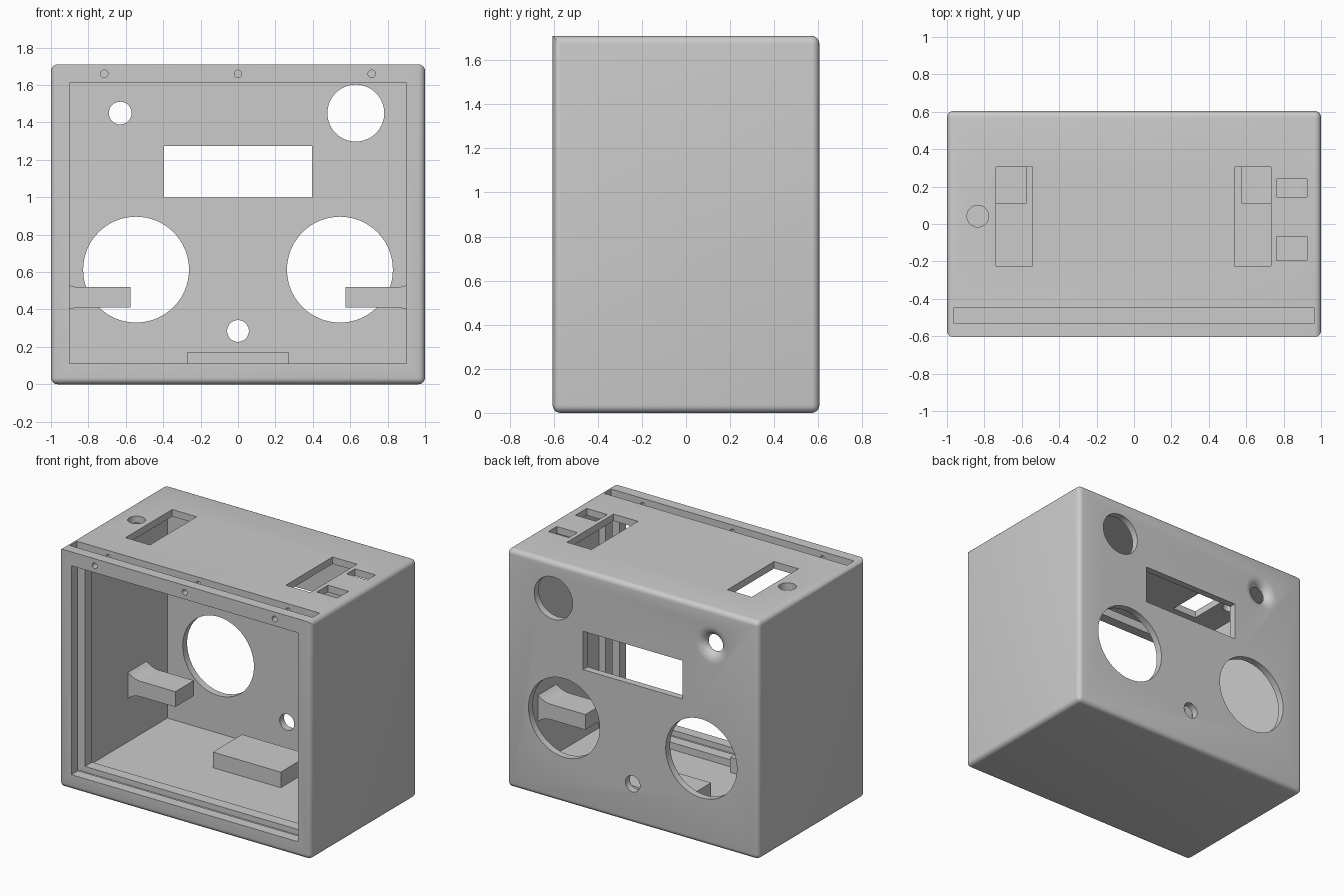
import bpy, bmesh, math
from mathutils import Matrix, Vector

cube = bpy.data.objects.get("Cube")
if cube:
    bpy.data.objects.remove(cube)

W, D, H = 1.0, 0.605, 1.71      # half width, half depth, height
WALL = 0.05
INNER_X, INNER_Y = W - WALL, D - WALL

grey = bpy.data.materials.new("plain grey")
grey.use_nodes = True
COLOUR = (0.6, 0.6, 0.6, 1)
grey.diffuse_color = COLOUR
grey.node_tree.nodes["Principled BSDF"].inputs["Base Color"].default_value = COLOUR


def make(name, bm):
    bmesh.ops.recalc_face_normals(bm, faces=bm.faces)
    me = bpy.data.meshes.new(name)
    bm.to_mesh(me)
    bm.free()
    me.materials.append(grey)
    ob = bpy.data.objects.new(name, me)
    bpy.context.collection.objects.link(ob)
    return ob


def box_bm(x, y, z):
    """Box from (low, high) pairs on each axis."""
    bm = bmesh.new()
    bmesh.ops.create_cube(bm, size=1)
    for v in bm.verts:
        v.co = [(a + b) / 2 + c * (b - a) for (a, b), c in zip((x, y, z), v.co)]
    return bm


def lathe_bm(profile, origin, axis):
    """Closed turned solid from (radius, distance along axis) points."""
    bm = bmesh.new()
    rot = Vector((0, 0, 1)).rotation_difference(Vector(axis)).to_matrix().to_4x4()
    rings = []
    for r, t in profile:
        ring = bmesh.ops.create_circle(bm, segments=64, radius=r)["verts"]
        bmesh.ops.translate(bm, verts=ring, vec=(0, 0, t))
        rings.append(ring)
    for a, b in zip(rings, rings[1:]):
        for i in range(64):
            j = (i + 1) % 64
            bm.faces.new((a[i], a[j], b[j], b[i]))
    bm.faces.new(rings[0])
    bm.faces.new(rings[-1])
    bmesh.ops.transform(bm, matrix=Matrix.Translation(origin) @ rot, verts=bm.verts)
    return bm


def cut(target, bm):
    cutter = make("cutter", bm)
    cutter.hide_render = True
    mod = target.modifiers.new("cut", 'BOOLEAN')
    mod.operation, mod.solver, mod.object = 'DIFFERENCE', 'EXACT', cutter
    bpy.context.view_layer.objects.active = target
    bpy.ops.object.modifier_apply(modifier=mod.name)
    bpy.data.objects.remove(cutter)


# Outer case, rounded everywhere except the front top edge
bm = box_bm((-W, W), (-D, D), (0, H))
soft = [e for e in bm.edges
        if not all(v.co.y < 0 and v.co.z > H / 2 for v in e.verts)]
bmesh.ops.bevel(bm, geom=soft, offset=0.035, segments=5, profile=0.5, affect='EDGES')
case = make("case", bm)

# Hollow inside, front opening and the sliding panel groove
cut(case, box_bm((-INNER_X, INNER_X), (-0.37, INNER_Y), (0.06, H - WALL)))
cut(case, box_bm((-0.9, 0.9), (-0.8, -0.3), (0.11, 1.61)))
cut(case, box_bm((-0.965, 0.965), (-0.53, -0.45), (0.07, H + 0.2)))

# Screw holes through the top of the front frame
for x in (-0.715, 0, 0.715):
    cut(case, lathe_bm([(0.02, 0), (0.02, 0.34)], (x, -0.72, 1.66), (0, 1, 0)))

# Round holes in the back
for x, z, r in ((-0.545, 0.613, 0.283), (0.545, 0.613, 0.283),
                (0.63, 1.45, 0.152), (0, 0.285, 0.058)):
    cut(case, lathe_bm([(r, 0), (r, 0.3)], (x, 0.45, z), (0, 1, 0)))

# Flared hole in the back
flare = [(0.06, -0.15)]
for i in range(9):
    a = math.pi / 2 * i / 8
    flare.append((0.06 + 0.075 * (1 - math.cos(a)), -0.055 + 0.055 * math.sin(a)))
flare.append((0.135, 0.1))
cut(case, lathe_bm(flare, (-0.63, D, 1.45), (0, 1, 0)))

# Display window in the back
cut(case, box_bm((-0.395, 0.395), (0.45, 0.8), (1.0, 1.275)))

# Openings in the top
for x, y in (((-0.737, -0.543), (-0.224, 0.306)), ((0.537, 0.732), (-0.224, 0.306)),
             ((0.762, 0.925), (0.145, 0.24)), ((0.762, 0.925), (-0.195, -0.067))):
    cut(case, box_bm(x, y, (1.6, 1.9)))
cut(case, lathe_bm([(0.058, 0), (0.058, 0.3)], (-0.835, 0.042, 1.6), (0, 0, 1)))

# Side brackets, widening where they meet the walls
for name, side in (("left_bracket", 1), ("right_bracket", -1)):
    upper = [(0.575, 0.055)]
    for i in range(7):
        t = 0.115 * i / 6
        upper.append((0.85 + t, 0.055 + 0.15 - math.sqrt(0.15 ** 2 - t * t)))
    outline = upper + [(x, -h) for x, h in reversed(upper)]
    bm = bmesh.new()
    face = bm.faces.new([bm.verts.new((side * x, 0.11, 0.465 + h)) for x, h in outline])
    grown = bmesh.ops.extrude_face_region(bm, geom=[face])["geom"]
    bmesh.ops.translate(bm, vec=(0, 0.21, 0),
                        verts=[g for g in grown if isinstance(g, bmesh.types.BMVert)])
    make(name, bm)

# Floor block
make("floor_block", box_bm((-0.27, 0.27), (0.1, 0.43), (0.05, 0.172)))

# Smooth the curved surfaces, keep the corners sharp
bpy.ops.object.select_all(action='DESELECT')
for ob in bpy.context.collection.objects:
    if ob.type == 'MESH' and grey.name in ob.data.materials:
        ob.select_set(True)
bpy.context.view_layer.objects.active = case
bpy.ops.object.shade_smooth_by_angle(angle=math.radians(30))
